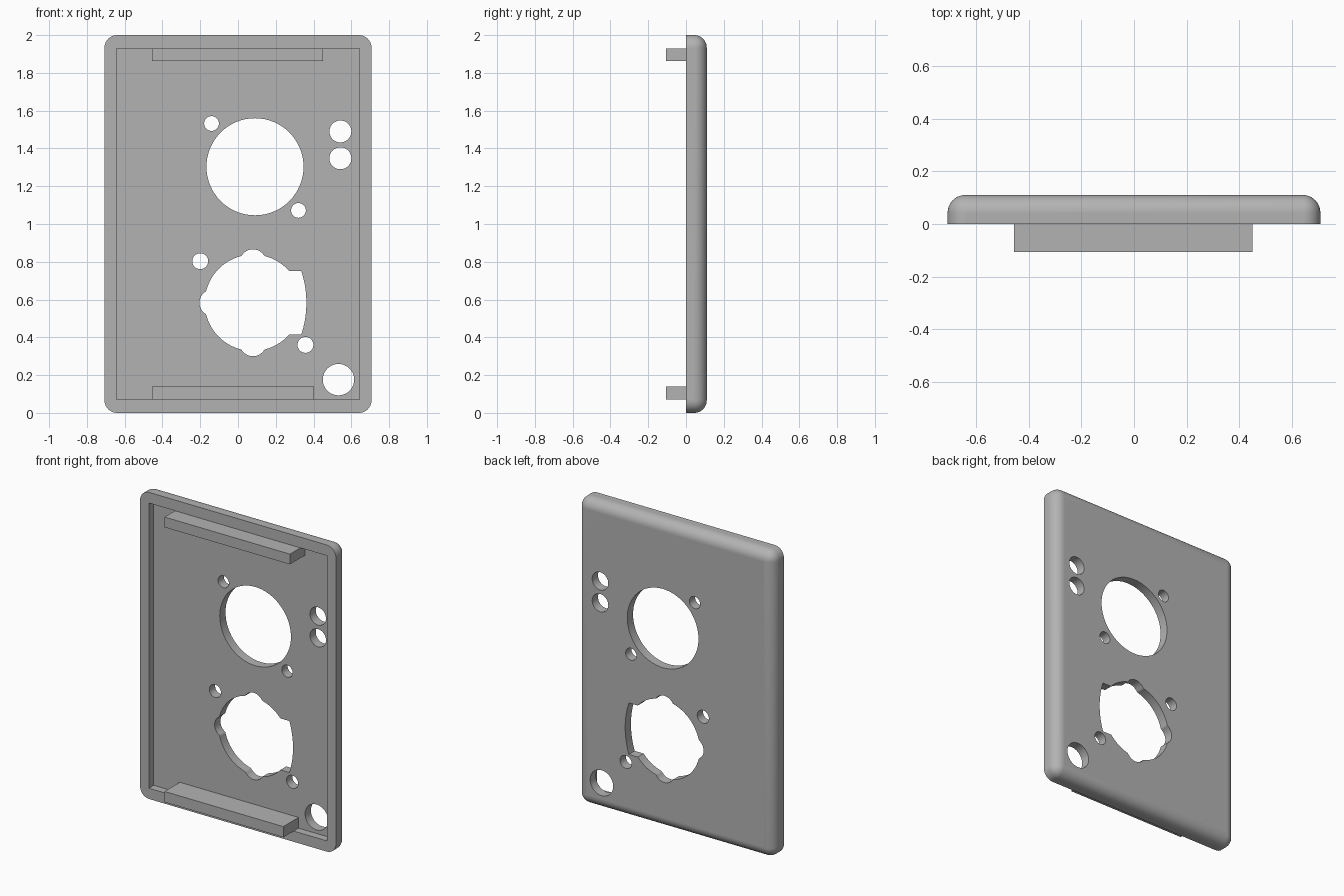
import bpy, bmesh, math

default = bpy.data.objects.get("Cube")
if default:
    bpy.data.objects.remove(default)

grey = bpy.data.materials.new("plain grey")
grey.use_nodes = True
GREY = (0.45, 0.45, 0.45, 1)
grey.diffuse_color = GREY
grey.node_tree.nodes["Principled BSDF"].inputs["Base Color"].default_value = GREY


def finish(name, bm):
    mesh = bpy.data.meshes.new(name)
    bmesh.ops.recalc_face_normals(bm, faces=bm.faces)
    bm.to_mesh(mesh)
    bm.free()
    mesh.materials.append(grey)
    obj = bpy.data.objects.new(name, mesh)
    bpy.context.collection.objects.link(obj)
    return obj


def block(x0, x1, y0, y1, z0, z1):
    bm = bmesh.new()
    bmesh.ops.create_cube(bm, size=1)
    for v in bm.verts:
        v.co = (x1 if v.co.x > 0 else x0, y1 if v.co.y > 0 else y0, z1 if v.co.z > 0 else z0)
    return bm


def prism(points):
    """Closed x-z outline pushed right through the plate."""
    bm = bmesh.new()
    face = bm.faces.new([bm.verts.new((x, -0.2, z)) for x, z in points])
    ext = bmesh.ops.extrude_face_region(bm, geom=[face])["geom"]
    for v in ext:
        if isinstance(v, bmesh.types.BMVert):
            v.co.y = 0.3
    return bm


def circle(x, z, r, n=64):
    return [(x + r * math.cos(2 * math.pi * i / n), z + r * math.sin(2 * math.pi * i / n))
            for i in range(n)]


# Plate with rounded corners and a rounded back rim
W, H, D, FLOOR = 0.707, 2.0, 0.11, 0.05
bm = block(-W, W, 0, D, 0, H)
edges = [e for e in bm.edges if any(v.co.y > D / 2 for v in e.verts)]
bmesh.ops.bevel(bm, geom=edges, offset=0.067, segments=10, profile=0.5, affect='EDGES')
plate = finish("cover_plate", bm)

# Cutters: shallow front recess, then round holes
cutters = [finish("recess_cutter", block(-0.643, 0.643, -0.2, FLOOR, 0.07, 1.93))]
holes = [(0.09, 1.303, 0.257),                          # upper opening
         (-0.14, 1.532, 0.039), (0.32, 1.072, 0.039),   # upper screw holes
         (0.542, 1.49, 0.058), (0.542, 1.348, 0.058),   # paired side holes
         (-0.2, 0.803, 0.042), (0.357, 0.36, 0.042),    # lower screw holes
         (0.532, 0.176, 0.083)]                         # corner hole
cutters += [finish("hole_cutter", prism(circle(*h))) for h in holes]

# Lower opening: circle with three lobes and a wide bowed notch on one side
CX, CZ, R = 0.079, 0.583, 0.255


def lower_radius(a):
    r = R
    for lobe in (math.pi / 2, math.pi, 3 * math.pi / 2):
        s, c = 0.213 * math.sin(a - lobe), 0.213 * math.cos(a - lobe)
        if c > 0 and abs(s) < 0.07:
            r = max(r, c + math.sqrt(0.07 ** 2 - s * s))
    return r


outline = []
for i in range(240):
    a = 2 * math.pi * i / 240
    r = lower_radius(a)
    x, z = r * math.cos(a), r * math.sin(a)
    if not (x > 0 and abs(z) < 0.168):
        outline.append((CX + x, CZ + z))
for i in range(17):
    z = -0.168 + 0.336 * i / 16
    if i == 0:
        outline.append((CX + 0.192, CZ + z))
    outline.append((CX + math.sqrt(0.54 ** 2 - z * z) - 0.257, CZ + z))
outline.append((CX + 0.192, CZ + 0.168))
cutters.append(finish("lower_opening_cutter", prism(outline)))

bpy.context.view_layer.objects.active = plate
for cutter in cutters:
    cutter.hide_render = True
    mod = plate.modifiers.new("cut", 'BOOLEAN')
    mod.operation, mod.solver, mod.object = 'DIFFERENCE', 'EXACT', cutter
    bpy.ops.object.modifier_apply(modifier=mod.name)
    bpy.data.objects.remove(cutter)

# Smooth the rounded rim and bores, keep the flat sides flat
plate.select_set(True)
bpy.ops.object.shade_smooth_by_angle(angle=math.radians(30))
for p in plate.data.polygons:
    if p.area > 0.02 and max(abs(c) for c in p.normal) > 0.9999:
        p.use_smooth = False

# Locating ribs standing on the recess floor
finish("top_rib", block(-0.455, 0.45, -0.107, FLOOR + 0.002, 1.863, 1.93))
finish("bottom_rib", block(-0.455, 0.402, -0.107, FLOOR + 0.002, 0.07, 0.14))
